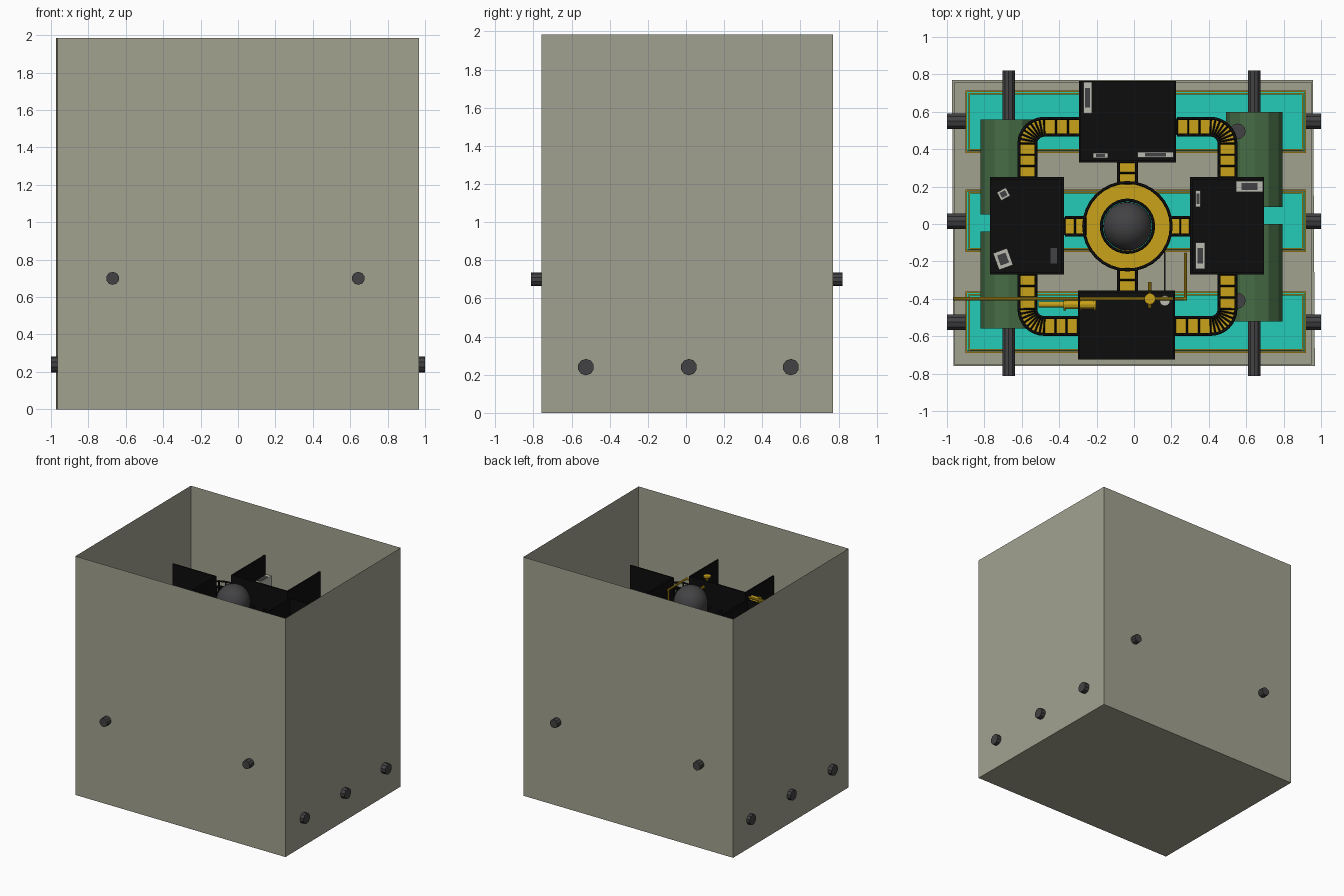
import bpy, bmesh, math
from mathutils import Vector

cube = bpy.data.objects.get("Cube")
if cube:
    bpy.data.objects.remove(cube)


def material(name, rgb):
    m = bpy.data.materials.new(name)
    m.use_nodes = True
    m.diffuse_color = (*rgb, 1)
    m.node_tree.nodes["Principled BSDF"].inputs["Base Color"].default_value = (*rgb, 1)
    return m


WALL = material("wall_grey", (0.36, 0.36, 0.28))
WATER = material("water_teal", (0.017, 0.6, 0.48))
YELLOW = material("safety_yellow", (0.58, 0.36, 0.01))
GREEN = material("tank_green", (0.062, 0.15, 0.058))
DARK = material("dark_grey", (0.055, 0.055, 0.058))
BLACK = material("black", (0.004, 0.004, 0.004))
LIGHT = material("light_grey", (0.5, 0.5, 0.44))


def finish(name, bm, mat):
    bmesh.ops.recalc_face_normals(bm, faces=bm.faces)
    me = bpy.data.meshes.new(name)
    bm.to_mesh(me)
    bm.free()
    me.materials.append(mat)
    ob = bpy.data.objects.new(name, me)
    bpy.context.collection.objects.link(ob)
    return ob


def box(name, lo, hi, mat, turn=0):
    bm = bmesh.new()
    bmesh.ops.create_cube(bm, size=1)
    lo, hi = Vector(lo), Vector(hi)
    for v in bm.verts:
        v.co = v.co * (hi - lo)
    ob = finish(name, bm, mat)
    ob.location = (lo + hi) / 2
    ob.rotation_euler.z = turn
    return ob


def rod(name, a, b, r, mat, sides=10):
    bm = bmesh.new()
    a, b = Vector(a), Vector(b)
    bmesh.ops.create_cone(bm, cap_ends=True, segments=sides, radius1=r, radius2=r, depth=(b - a).length)
    ob = finish(name, bm, mat)
    ob.rotation_mode = "QUATERNION"
    ob.rotation_quaternion = (b - a).to_track_quat("Z", "Y")
    ob.location = (a + b) / 2
    return ob


# Open-topped building shell, slightly out of square
bm = bmesh.new()
plan = [(-0.965, -0.758), (0.967, -0.758), (0.957, 0.77), (-0.973, 0.77)]
base = [bm.verts.new((x, y, 0)) for x, y in plan]
rim = [bm.verts.new((x, y, 1.985)) for x, y in plan]
bm.faces.new(base)
for i in range(4):
    j = (i + 1) % 4
    bm.faces.new((base[i], base[j], rim[j], rim[i]))
finish("building_shell", bm, WALL)
box("building_floor", (-0.96, -0.75, 0.002), (0.95, 0.76, 0.01), WALL)

# Three pools with rims, each fed by a pipe at both ends
POOL_TOP = 0.36
for n, (y0, y1, py) in enumerate([(-0.69, -0.36, -0.525), (-0.15, 0.185, 0.015), (0.38, 0.715, 0.55)]):
    box(f"pool_water_{n}", (-0.895, y0 + 0.01, 0.01), (0.915, y1 - 0.01, POOL_TOP - 0.01), WATER)
    for k, inset in enumerate((0, 0.014)):
        a, b, c, d = -0.90 + inset, 0.92 - inset, y0 + inset, y1 - inset
        t = 0.008
        mat = YELLOW
        box(f"pool_rim_front_{n}_{k}", (a, c, 0.01), (b, c + t, POOL_TOP), mat)
        box(f"pool_rim_back_{n}_{k}", (a, d - t, 0.01), (b, d, POOL_TOP), mat)
        box(f"pool_rim_right_{n}_{k}", (a, c, 0.01), (a + t, d, POOL_TOP), mat)
        box(f"pool_rim_left_{n}_{k}", (b - t, c, 0.01), (b, d, POOL_TOP), mat)
    rod(f"pool_pipe_right_{n}", (-1, py, 0.24), (-0.89, py, 0.24), 0.043, DARK)
    rod(f"pool_pipe_left_{n}", (0.91, py, 0.24), (1, py, 0.24), 0.043, DARK)

# Horizontal tanks with end pipes and top nozzles
for side, x, shift, nx in (("right", -0.67, 0, -0.58), ("left", 0.643, 0.04, 0.555)):
    for end, y0, y1, ny, py in (("back", 0.05, 0.56, 0.455, 0.82), ("front", -0.56, -0.04, -0.45, -0.813)):
        rod(f"tank_{side}_{end}", (x, y0 + shift, 0.7), (x, y1 + shift, 0.7), 0.15, GREEN, 12)
        rod(f"tank_nozzle_{side}_{end}", (nx, ny + shift, 0.72), (nx, ny + shift, 0.88), 0.042, DARK, 12)
        inner = (y1 if py > 0 else y0) + shift
        rod(f"tank_pipe_{side}_{end}", (x, inner, 0.7), (x, py, 0.7), 0.035, DARK)

# Central column with domed top
CX, CY = -0.035, -0.012
col = rod("core_column", (CX, CY, 0.01), (CX, CY, 1.58), 0.128, DARK, 32)
bm = bmesh.new()
bmesh.ops.create_uvsphere(bm, u_segments=32, v_segments=16, radius=0.13)
dome = finish("core_dome", bm, DARK)
dome.location = (CX, CY, 1.58)
for ob in (col, dome):
    bpy.context.view_layer.objects.active = ob
    ob.select_set(True)
    bpy.ops.object.shade_smooth_by_angle()
    ob.select_set(False)

# Walkways: yellow deck, black cross bars, black railings
DECK = 1.29


def walkway(name, pts, half, bars=True, closed=False):
    pts = [Vector((*p, DECK)) for p in pts]
    n = len(pts)
    sides = []
    for i, p in enumerate(pts):
        a = pts[i - 1] if i or closed else p
        b = pts[(i + 1) % n] if i < n - 1 or closed else p
        d = (b - a).normalized()
        off = Vector((-d.y, d.x, 0)) * half
        sides.append((p + off, p - off))
    bm = bmesh.new()
    for i in range(n if closed else n - 1):
        (a, b), (c, d) = sides[i], sides[(i + 1) % n]
        bm.faces.new([bm.verts.new(v) for v in (a, b, d, c)])
    bmesh.ops.remove_doubles(bm, verts=bm.verts, dist=0.0005)
    deck = finish(name + "_deck", bm, YELLOW)
    deck.modifiers.new("thickness", "SOLIDIFY").thickness = 0.015
    up = Vector((0, 0, 1))
    for s in (0, 1):
        cu = bpy.data.curves.new(name + "_railing", "CURVE")
        cu.dimensions = "3D"
        cu.bevel_depth = 0.008
        cu.bevel_resolution = 0
        paths = [([q[s] + up * h for q in sides], closed) for h in (0.005, 0.05, 0.1)]
        paths += [([q[s], q[s] + up * 0.1], False) for q in sides[::2]]
        for path, loop in paths:
            sp = cu.splines.new("POLY")
            sp.points.add(len(path) - 1)
            sp.use_cyclic_u = loop
            for k, v in enumerate(path):
                sp.points[k].co = (*v, 1)
        cu.materials.append(BLACK)
        bpy.context.collection.objects.link(bpy.data.objects.new(f"{name}_railing_{s}", cu))
    if bars:
        for i, (a, b) in enumerate(sides):
            rod(f"{name}_bar_{i}", a, b, 0.005, BLACK, 4)


circle = [(CX + 0.187 * math.cos(t * math.tau / 32), CY + 0.187 * math.sin(t * math.tau / 32)) for t in range(32)]
walkway("ring_walkway", circle, 0.047, bars=False, closed=True)
for name, ends in {"back_bridge": ((CX, 0.215), (CX, 0.33)), "front_bridge": ((CX, -0.24), (CX, -0.36)),
                   "right_bridge": ((-0.26, CY), (-0.37, CY)), "left_bridge": ((0.195, CY), (0.30, CY))}.items():
    a, b = map(Vector, ends)
    walkway(name, [a, (a + b) / 2, b], 0.048)

R = 0.09
for name, x, y, ys, xs in (("back_right", -0.57, 0.52, 0.25, -0.29), ("back_left", 0.50, 0.52, 0.25, 0.23),
                           ("front_right", -0.57, -0.545, -0.27, -0.30), ("front_left", 0.50, -0.545, -0.27, 0.22)):
    sx, sy = math.copysign(1, x), math.copysign(1, y)
    cx, cy = x - sx * R, y - sy * R
    pts = [(x, ys + (cy - ys) * k / 3) for k in range(3)]
    pts += [(cx + sx * R * math.cos(k * math.pi / 16), cy + sy * R * math.sin(k * math.pi / 16)) for k in range(9)]
    pts += [(cx + (xs - cx) * k / 3, y) for k in range(1, 4)]
    walkway(name + "_walkway", pts, 0.045)

# Control rooms: black floor and three walls, open toward the shell
FLOOR, TOP, T = 1.30, 1.593, 0.012
for name, x0, x1, y0, y1, gap in (("back", -0.295, 0.225, 0.33, 0.765, "y1"), ("front", -0.30, 0.22, -0.725, -0.355, "y0"),
                                  ("right", -0.77, -0.375, -0.27, 0.25, "x0"), ("left", 0.30, 0.695, -0.27, 0.25, "x1")):
    box(name + "_room_floor", (x0, y0, FLOOR - 0.03), (x1, y1, FLOOR), BLACK)
    walls = {"x0": ((x0, y0), (x0 + T, y1)), "x1": ((x1 - T, y0), (x1, y1)),
             "y0": ((x0, y0), (x1, y0 + T)), "y1": ((x0, y1 - T), (x1, y1))}
    for key, (lo, hi) in walls.items():
        if key != gap:
            box(f"{name}_room_wall_{key}", (*lo, FLOOR), (*hi, TOP), BLACK)

# Room furniture
for name, x0, x1, y0, y1, h, turn in (("back_console", -0.27, -0.225, 0.59, 0.76, 0.14, 0), ("back_desk", 0.02, 0.21, 0.355, 0.385, 0.1, 0),
                                      ("back_shelf", -0.22, -0.14, 0.352, 0.38, 0.1, 0), ("stool", -0.725, -0.67, 0.135, 0.185, 0.08, 0.5),
                                      ("right_desk", -0.74, -0.66, -0.235, -0.14, 0.1, 0.35), ("left_desk", 0.545, 0.69, 0.17, 0.23, 0.12, 0),
                                      ("left_shelf", 0.33, 0.355, 0.09, 0.18, 0.12, 0), ("left_console", 0.33, 0.38, -0.24, -0.1, 0.12, 0)):
    box(name, (x0, y0, FLOOR), (x1, y1, FLOOR + h), LIGHT, turn)
    mx, my, q = (x0 + x1) / 2, (y0 + y1) / 2, FLOOR + h
    w, d = (x1 - x0) * 0.3, (y1 - y0) * 0.3
    box(name + "_panel", (mx - w, my - d, q), (mx + w, my + d, q + 0.004), DARK, turn)
box("right_cabinet", (-0.45, -0.215, FLOOR), (-0.41, -0.125, FLOOR + 0.14), DARK)

# Yellow service pipe with valves, plus thin grey gauge line
PZ = 1.54
rod("service_pipe", (-0.965, -0.4, PZ), (0.28, -0.4, PZ), 0.009, YELLOW)
rod("service_pipe_branch", (0.275, -0.41, PZ), (0.275, -0.155, PZ), 0.008, YELLOW)
rod("service_pipe_drop", (0.275, -0.16, PZ), (0.275, -0.16, DECK), 0.008, YELLOW)
rod("pump_body", (-0.37, -0.43, PZ - 0.02), (-0.21, -0.43, PZ - 0.02), 0.025, YELLOW, 12)
rod("pump_inlet", (-0.51, -0.43, PZ - 0.02), (-0.37, -0.43, PZ - 0.02), 0.016, YELLOW, 12)
for x in (-0.37, -0.29, -0.21):
    rod("pump_flange", (x - 0.006, -0.43, PZ - 0.02), (x + 0.006, -0.43, PZ - 0.02), 0.032, YELLOW, 12)
rod("valve_stem", (0.085, -0.4, PZ), (0.085, -0.4, 1.61), 0.012, YELLOW)
rod("valve_cross", (0.085, -0.45, PZ), (0.085, -0.31, PZ), 0.01, YELLOW)
rod("valve_wheel", (0.085, -0.4, 1.605), (0.085, -0.4, 1.617), 0.03, YELLOW, 12)
rod("gauge_line", (0.165, -0.41, PZ - 0.03), (0.165, -0.15, PZ - 0.03), 0.004, DARK, 6)
rod("gauge", (0.165, -0.41, PZ - 0.04), (0.165, -0.41, PZ), 0.028, LIGHT, 16)
